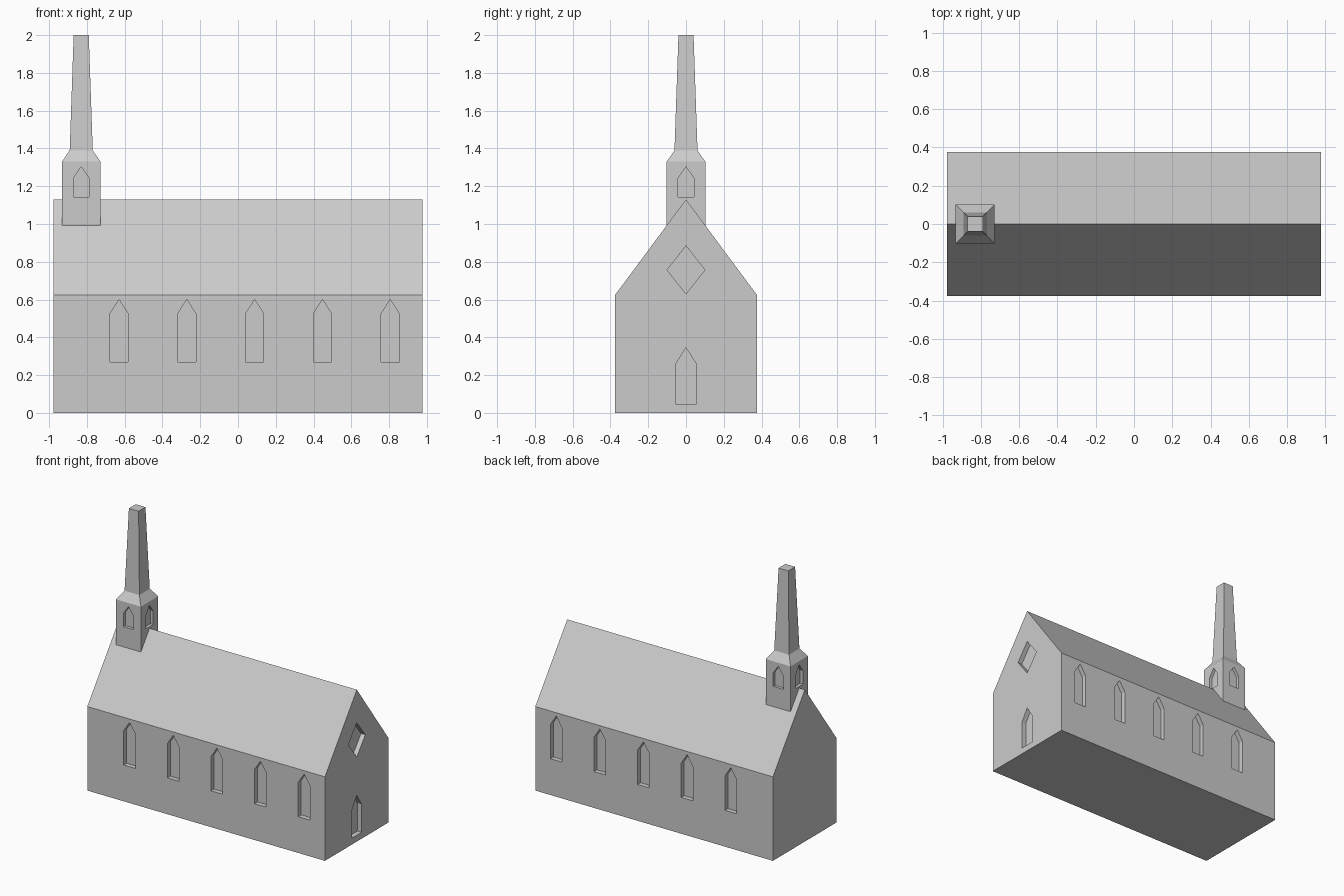
import bpy, bmesh
from mathutils import Vector, Matrix
from math import pi

if "Cube" in bpy.data.objects:
    bpy.data.objects.remove(bpy.data.objects["Cube"])

stone = bpy.data.materials.new("grey stone")
stone.diffuse_color = (0.6, 0.6, 0.6, 1)
stone.use_nodes = True
stone.node_tree.nodes["Principled BSDF"].inputs["Base Color"].default_value = stone.diffuse_color


def finish(name, bm):
    bmesh.ops.recalc_face_normals(bm, faces=bm.faces)
    me = bpy.data.meshes.new(name)
    bm.to_mesh(me)
    bm.free()
    me.materials.append(stone)
    ob = bpy.data.objects.new(name, me)
    bpy.context.collection.objects.link(ob)
    return ob


def add_prism(bm, pts, matrix, lo, hi):
    """Extrude a 2D (across, up) outline from depth lo to hi (outward = -y), then place it."""
    a = [bm.verts.new(matrix @ Vector((u, lo, v))) for u, v in pts]
    b = [bm.verts.new(matrix @ Vector((u, hi, v))) for u, v in pts]
    n = len(pts)
    bm.faces.new(a)
    bm.faces.new(b[::-1])
    for i in range(n):
        bm.faces.new((a[i], b[i], b[(i + 1) % n], a[(i + 1) % n]))


def arch(w, z0, z1, z2):
    return [(-w, z0), (w, z0), (w, z1), (0, z2), (-w, z1)]


def wall(x, y, turn):
    return Matrix.Translation((x, y, 0)) @ Matrix.Rotation(turn, 4, 'Z')


def carve(ob, bm):
    cutter = finish("cutter", bm)
    cutter.hide_render = True
    mod = ob.modifiers.new("openings", 'BOOLEAN')
    mod.operation = 'DIFFERENCE'
    mod.solver = 'EXACT'
    mod.object = cutter
    bpy.context.view_layer.objects.active = ob
    bpy.ops.object.modifier_apply(modifier=mod.name)
    bpy.data.objects.remove(cutter)


# Nave: gabled profile along x
X0, X1, W = -0.978, 0.978, 0.375
bm = bmesh.new()
gable = [(-W, 0), (W, 0), (W, 0.625), (0, 1.13), (-W, 0.625)]
add_prism(bm, gable, wall(0, 0, pi / 2), -X1, -X0)
nave = finish("nave", bm)

# Recessed side windows, gable door and diamond window
bm = bmesh.new()
D = 0.035
for i in range(5):
    x = -0.63 + i * 0.359
    for y, turn in ((-W, 0), (W, pi)):
        add_prism(bm, arch(0.048, 0.27, 0.525, 0.60), wall(x, y, turn), -0.05, D)
end = wall(X1, 0, pi / 2)
add_prism(bm, arch(0.056, 0.047, 0.257, 0.345), end, -0.05, D)
add_prism(bm, [(0, 0.63), (0.1, 0.757), (0, 0.884), (-0.1, 0.757)], end, -0.05, D)
carve(nave, bm)

# Steeple: stacked square rings
TX = -0.83
bm = bmesh.new()
rings = []
for r, z in ((0.102, 0.97), (0.102, 1.33), (0.061, 1.39), (0.04, 2.0)):
    rings.append([bm.verts.new((TX + sx * r, sy * r, z))
                  for sx, sy in ((-1, -1), (1, -1), (1, 1), (-1, 1))])
for a, b in zip(rings, rings[1:]):
    for i in range(4):
        j = (i + 1) % 4
        bm.faces.new((a[i], a[j], b[j], b[i]))
bm.faces.new(rings[0][::-1])
bm.faces.new(rings[-1])
steeple = finish("steeple", bm)

# Belfry windows on all four sides
bm = bmesh.new()
for k in range(4):
    place = wall(TX, 0, k * pi / 2)
    add_prism(bm, arch(0.042, 1.143, 1.242, 1.303), place, -0.15, -0.102 + 0.022)
carve(steeple, bm)
